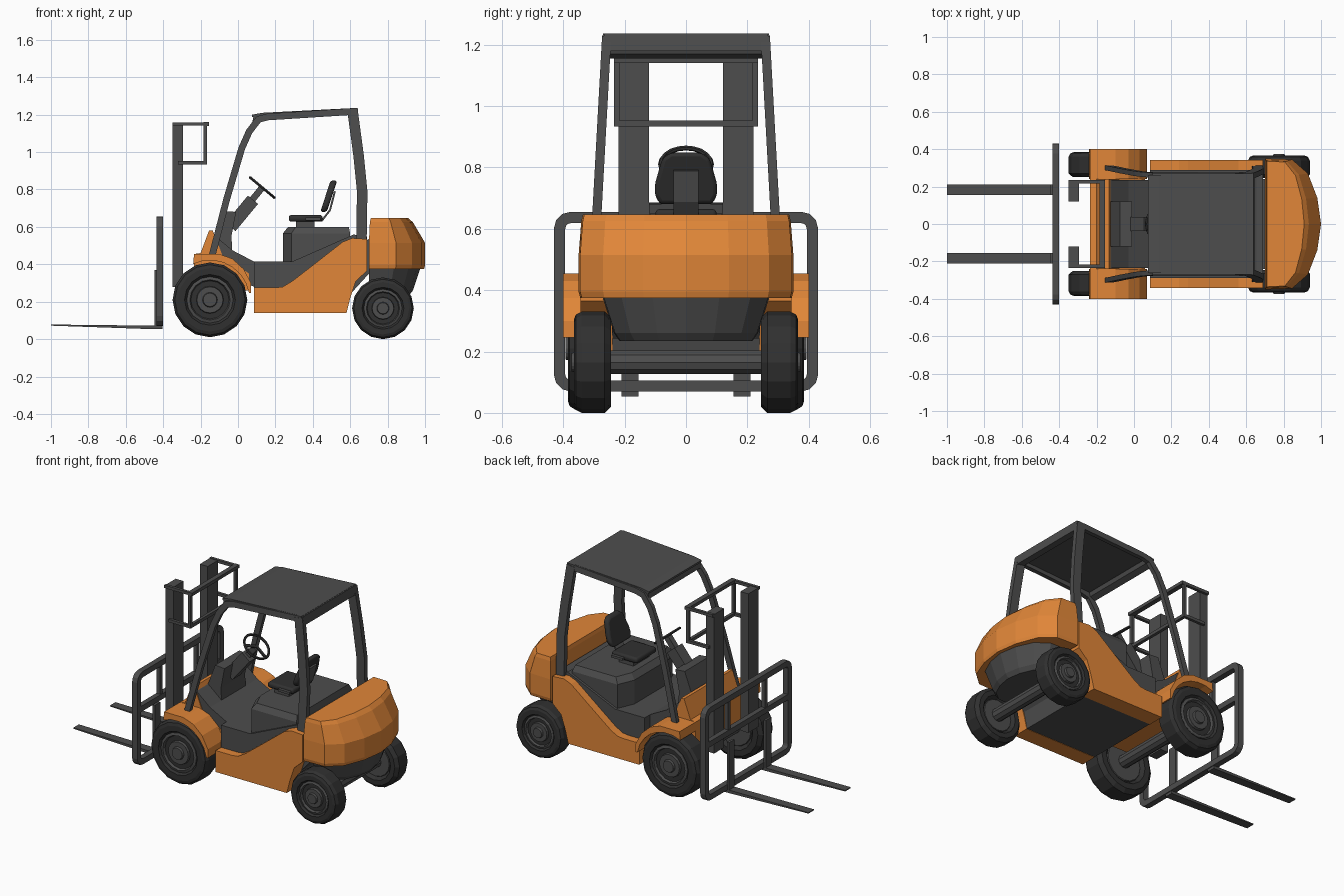
import bpy, bmesh
from math import sin, cos, pi, radians, atan2
from mathutils import Vector

if "Cube" in bpy.data.objects:
    bpy.data.objects.remove(bpy.data.objects["Cube"])


def material(name, rgb):
    m = bpy.data.materials.new(name)
    m.diffuse_color = (*rgb, 1)
    m.use_nodes = True
    m.node_tree.nodes["Principled BSDF"].inputs["Base Color"].default_value = m.diffuse_color
    return m


ORANGE = material("orange_paint", (0.75, 0.24, 0.04))
DARK = material("dark_grey", (0.075, 0.075, 0.075))
BLACK = material("rubber", (0.03, 0.03, 0.03))


def finish(name, bm, mat, bevel=0):
    bmesh.ops.remove_doubles(bm, verts=bm.verts, dist=1e-5)
    bmesh.ops.recalc_face_normals(bm, faces=bm.faces)
    me = bpy.data.meshes.new(name)
    bm.to_mesh(me)
    bm.free()
    me.materials.append(mat)
    ob = bpy.data.objects.new(name, me)
    bpy.context.collection.objects.link(ob)
    if bevel:
        mod = ob.modifiers.new("bevel", "BEVEL")
        mod.width, mod.segments = bevel, 3
        bpy.context.view_layer.objects.active = ob
        ob.select_set(True)
        bpy.ops.object.shade_smooth_by_angle(angle=radians(40))
        ob.select_set(False)
    return ob


def loft(name, rings, mat=DARK, closed=False, bevel=0):
    """Skin a list of equal-length rings; open lofts get end caps."""
    bm = bmesh.new()
    vs = [[bm.verts.new(p) for p in r] for r in rings]
    n = len(vs[0])
    pairs = list(zip(vs, vs[1:])) + ([(vs[-1], vs[0])] if closed else [])
    for a, b in pairs:
        for i in range(n):
            j = (i + 1) % n
            bm.faces.new((a[i], a[j], b[j], b[i]))
    if not closed:
        bm.faces.new(vs[0])
        bm.faces.new(vs[-1])
    return finish(name, bm, mat, bevel)


def extrude(name, prof, y0, y1, mat=DARK, bevel=0):
    return loft(name, [[(x, y, z) for x, z in prof] for y in (y0, y1)], mat, bevel=bevel)


def box(name, x, y, z, mat=DARK, bevel=0):
    return extrude(name, [(x[0], z[0]), (x[1], z[0]), (x[1], z[1]), (x[0], z[1])], *y, mat, bevel)


def sweep(name, path, w, t, place, mat=DARK, closed=False):
    """Rectangular bar along a planar path; place(u, v, s) maps to 3D."""
    P = [Vector(p) for p in path]
    n, rings = len(P), []
    for i, p in enumerate(P):
        a = P[i - 1] if closed or i else None
        b = P[(i + 1) % n] if closed or i < n - 1 else None
        d0 = (p - a).normalized() if a is not None else (b - p).normalized()
        d1 = (b - p).normalized() if b is not None else d0
        m = (d0 + d1).normalized()
        off = Vector((-m.y, m.x)) * (w / 2 / max(m.dot(d0), 0.4))
        rings.append([place(*(p + off * k), s) for k, s in
                      ((1, t / 2), (1, -t / 2), (-1, -t / 2), (-1, t / 2))])
    return loft(name, rings, mat, closed)


def lathe(name, prof, x, z, side, mat, seg=16):
    """Spin an (r, y) profile about the wheel axle."""
    bm = bmesh.new()
    rings = [[bm.verts.new((x + r * cos(2 * pi * k / seg), side * y, z + r * sin(2 * pi * k / seg)))
              for k in range(seg)] for r, y in prof]
    for a, b in zip(rings, rings[1:]):
        for k in range(seg):
            j = (k + 1) % seg
            bm.faces.new((a[k], a[j], b[j], b[k]))
    bmesh.ops.contextual_create(bm, geom=rings[0])
    bmesh.ops.contextual_create(bm, geom=rings[-1])
    return finish(name, bm, mat)


# Things that come in left/right pairs
arc = [(-0.15 + 0.212 * cos(radians(a)), 0.21 + 0.212 * sin(radians(a))) for a in range(115, 9, -15)]
fender = arc + [(0.07, 0.245), (0.07, 0.30), (0.03, 0.375), (-0.03, 0.43), (-0.10, 0.455), (-0.235, 0.455)]
panel = [(0.085, 0.14), (0.58, 0.14), (0.60, 0.22), (0.63, 0.31), (0.69, 0.365), (0.69, 0.535),
         (0.61, 0.54), (0.56, 0.52), (0.40, 0.395), (0.29, 0.31), (0.24, 0.28), (0.20, 0.275), (0.085, 0.275)]
fork = [(-1, 0.072), (-0.45, 0.053), (-0.405, 0.053), (-0.405, 0.072), (-0.432, 0.08),
        (-0.432, 0.37), (-0.447, 0.37), (-0.447, 0.072), (-1, 0.078)]

for s, tag in ((1, "left"), (-1, "right")):
    # wheels: tyre and stepped rim
    for end, x, z, R, y0, y1 in (("front", -0.15, 0.21, 0.2, 0.25, 0.385), ("rear", 0.775, 0.165, 0.165, 0.245, 0.365)):
        tyre = [(R * .6, y0 + .02), (R * .7, y0), (R * .88, y0), (R, y0 + .02), (R, y1 - .025),
                (R * .94, y1 - .006), (R * .85, y1), (R * .68, y1), (R * .6, y1 - .02)]
        lathe(f"{end}_{tag}_tyre", tyre, x, z, s, BLACK)
        rim = [(R * .58, y0 + .015), (R * .62, y0 + .025), (R * .62, y1 - .01), (R * .54, y1 - .005),
               (R * .5, y1 - .025), (R * .37, y1 - .025), (R * .35, y1 - .005), (R * .2, y1 - .005),
               (R * .18, y1 + .008)]
        lathe(f"{end}_{tag}_rim", rim, x, z, s, DARK)
    extrude(f"{tag}_front_fender", fender, s * 0.24, s * 0.40, ORANGE)
    extrude(f"{tag}_side_panel", panel, s * 0.24, s * 0.343, ORANGE)
    extrude(f"{tag}_fork", fork, s * 0.155, s * 0.21)

    # mast column and upper side frame
    box(f"{tag}_mast_column", (-0.35, -0.295), (s * 0.12, s * 0.22), (0.28, 1.155))
    sweep(f"{tag}_mast_side_frame", [(-0.35, 1.15), (-0.175, 1.15), (-0.175, 0.943), (-0.32, 0.943)],
          0.018, 0.018, lambda u, v, t: (u, s * 0.226 + t, v))

    # cab guard posts leaning inward with height
    lean = lambda u, v, t: (u, s * (0.293 - (v - 0.6) * 0.055) + t, v)
    sweep(f"{tag}_front_guard_post", [(-0.14, 0.44), (-0.06, 0.75), (0.02, 1.02), (0.06, 1.11), (0.11, 1.175),
                                      (0.16, 1.188), (0.63, 1.218)], 0.036, 0.026, lean)
    sweep(f"{tag}_rear_guard_post", [(0.612, 1.225), (0.645, 0.98), (0.664, 0.79), (0.66, 0.535)], 0.056, 0.03, lean)
    box(f"{tag}_load_guard_bar", (-0.43, -0.405), (s * 0.17, s * 0.195), (0.42, 0.64))

# Mast cross bars
for name, z in (("upper", 1.15), ("lower", 0.943)):
    box(f"mast_{name}_cross_bar", (-0.185, -0.155 if z > 1 else -0.166), (-0.235, 0.235), (z - 0.01, z + 0.01))

# Load guard: rounded loop with a middle rail
loop = []
for cy, cz, a0 in ((0.375, 0.6, 0), (-0.375, 0.6, 90), (-0.375, 0.125, 180), (0.375, 0.125, 270)):
    loop += [(cy + 0.037 * cos(radians(a0 + a)), cz + 0.037 * sin(radians(a0 + a))) for a in (0, 30, 60, 90)]
sweep("load_guard_loop", loop, 0.036, 0.036, lambda u, v, t: (-0.418 + t, u, v), closed=True)
box("load_guard_rail", (-0.434, -0.402), (-0.41, 0.41), (0.405, 0.44))

# Front cowl, floor and central chassis
extrude("front_cowl", [(-0.235, 0.26), (-0.235, 0.455), (-0.20, 0.46), (-0.155, 0.58), (-0.135, 0.58),
                       (-0.08, 0.44), (0.06, 0.35), (0.06, 0.26)], -0.241, 0.241, ORANGE)
extrude("cab_floor", [(-0.15, 0.57), (-0.12, 0.55), (-0.03, 0.475), (0.085, 0.415), (0.26, 0.415),
                      (0.26, 0.28), (0.085, 0.28), (-0.09, 0.36)], -0.236, 0.236)
extrude("chassis", [(0.085, 0.142), (0.578, 0.142), (0.60, 0.24), (0.70, 0.35), (0.70, 0.535), (0.085, 0.275)],
        -0.241, 0.241)
extrude("lower_cab_shell", [(0.085, 0.25), (0.085, 0.415), (0.29, 0.415), (0.62, 0.56), (0.68, 0.54), (0.68, 0.5),
                            (0.5, 0.45), (0.3, 0.25)], -0.29, 0.29)

# Engine hood with chamfered front corners
plan = [(0.24, 0.17), (0.285, 0.275), (0.60, 0.275)]
plan += [(x, -y) for x, y in reversed(plan)]
loft("engine_hood", [[(x, y, 0.40) for x, y in plan], [(x, y, 0.565) for x, y in plan],
                     [(0.42 + (x - 0.42) * 0.9 + 0.01, y * 0.93, 0.60) for x, y in plan]])
box("hood_rear_deck", (0.56, 0.69), (-0.27, 0.27), (0.5, 0.548))

# Counterweight: orange upper block and dark tapered underside
half = [(0.70, 0.35), (0.845, 0.345), (0.93, 0.27), (0.98, 0.14), (1.0, 0.0)]
cw = half + [(x, -y) for x, y in reversed(half[:-1])]


def ring(z, rear, ky, front=0.70, pts=cw):
    k = (rear - front) / 0.30
    return [(front + (x - 0.70) * k, y * ky, z) for x, y in pts]


loft("counterweight", [ring(0.375, 0.995, 0.985), ring(0.395, 1.0, 1), ring(0.515, 1.0, 1),
                       ring(0.625, 0.935, 0.975, 0.705), ring(0.647, 0.91, 0.96, 0.71)], ORANGE)
loft("counterweight_underside", [ring(0.38, 0.975, 0.78), ring(0.26, 0.935, 0.67), ring(0.235, 0.915, 0.62)])

# Axles
for name, x, z in (("front", -0.15, 0.21), ("rear", 0.775, 0.165)):
    lathe(f"{name}_axle", [(0.04, -0.28), (0.04, 0.28)], x, z, 1, DARK, 10)

# Roof
extrude("roof", [(0.075, 1.188), (0.075, 1.2), (0.13, 1.21), (0.63, 1.236), (0.63, 1.222), (0.13, 1.195)], -0.262, 0.262)
extrude("roof_front_bar", [(0.075, 1.155), (0.085, 1.2), (0.12, 1.2), (0.11, 1.17)], -0.26, 0.26)
extrude("roof_rear_bar", [(0.592, 1.19), (0.592, 1.23), (0.64, 1.236), (0.645, 1.18)], -0.268, 0.268)

# Steering console, column and wheel
extrude("console", [(-0.145, 0.5), (-0.075, 0.685), (-0.01, 0.68), (-0.035, 0.55), (-0.03, 0.46)], -0.12, 0.12)
sweep("steering_column", [(-0.04, 0.60), (0.08, 0.745)], 0.07, 0.075, lambda u, v, t: (u, t, v))
sweep("steering_hub", [(0.06, 0.725), (0.125, 0.805)], 0.035, 0.035, lambda u, v, t: (u, t, v))
tilt = atan2(0.64, 0.77)
bpy.ops.mesh.primitive_torus_add(major_radius=0.083, minor_radius=0.008, major_segments=20, minor_segments=6,
                                 location=(0.13, 0, 0.81), rotation=(0, tilt, 0))
rim = bpy.context.object
rim.name = "steering_wheel_rim"
rim.data.materials.append(BLACK)
for k in range(3):
    a = 2 * pi * k / 3
    bpy.ops.mesh.primitive_cube_add(size=1)
    spoke = bpy.context.object
    spoke.name = f"steering_wheel_spoke_{k + 1}"
    for v in spoke.data.vertices:
        px, py, pz = (v.co.x + 0.5) * 0.083, v.co.y * 0.018, v.co.z * 0.008
        v.co = (px * cos(a) - py * sin(a), px * sin(a) + py * cos(a), pz)
    spoke.location, spoke.rotation_euler = (0.13, 0, 0.81), (0, tilt, 0)
    spoke.data.materials.append(BLACK)

# Seat
box("seat_base", (0.31, 0.41), (-0.08, 0.08), (0.59, 0.632))
box("seat_cushion", (0.272, 0.452), (-0.1, 0.1), (0.628, 0.664), BLACK, 0.014)
box("seat_side_rail", (0.36, 0.44), (-0.118, 0.118), (0.635, 0.65))
back = [(0.05, 0.848), (0.078, 0.828), (0.1, 0.75), (0.102, 0.71), (0.085, 0.68)]
back += [(-y, z) for y, z in reversed(back)]
loft("seat_back", [[(x + (z - 0.69) * 0.33, y, z) for y, z in back] for x in (0.443, 0.478)], BLACK, bevel=0.013)
sweep("seat_back_bracket", [(0.40, 0.632), (0.45, 0.635), (0.492, 0.69), (0.518, 0.79)], 0.01, 0.08,
      lambda u, v, t: (u, t, v))
